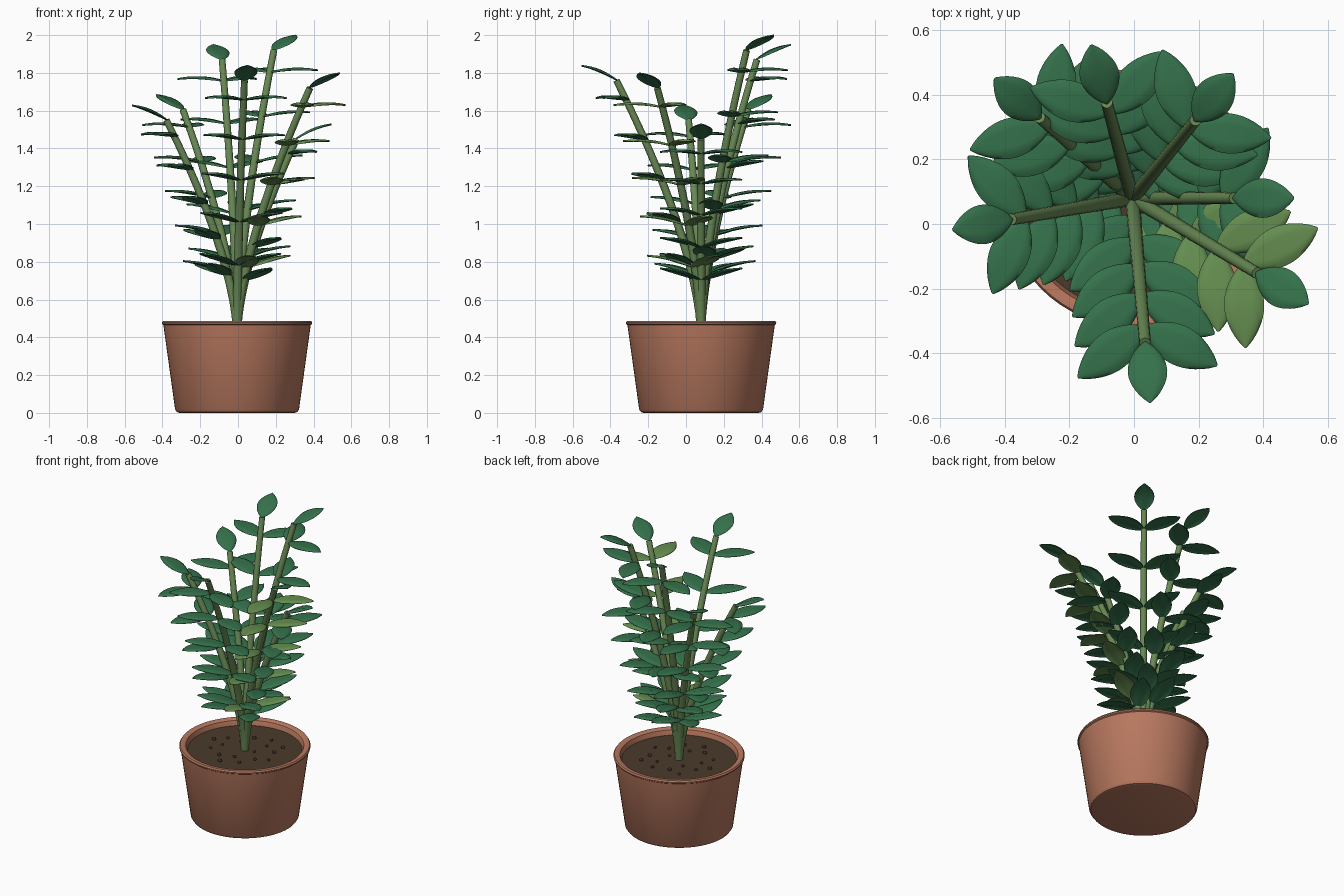
import bpy, bmesh, math, random
from mathutils import Vector

if "Cube" in bpy.data.objects:
    bpy.data.objects.remove(bpy.data.objects["Cube"])

random.seed(4)
CX, CY, BASE_Z = -0.005, 0.08, 0.45


def material(name, color):
    m = bpy.data.materials.new(name)
    m.diffuse_color = (*color, 1)
    m.use_nodes = True
    m.node_tree.nodes["Principled BSDF"].inputs["Base Color"].default_value = m.diffuse_color
    return m


clay = material("clay", (0.48, 0.19, 0.115))
earth = material("earth", (0.07, 0.042, 0.025))
pebble_mat = material("pebble", (0.05, 0.028, 0.02))
stem_green = material("stem_green", (0.14, 0.25, 0.09))
leaf_green = material("leaf_green", (0.035, 0.165, 0.07))
young_green = material("young_green", (0.13, 0.27, 0.08))


def make_object(name, bm, mat, angle=35):
    bmesh.ops.recalc_face_normals(bm, faces=bm.faces)
    me = bpy.data.meshes.new(name)
    bm.to_mesh(me)
    bm.free()
    ob = bpy.data.objects.new(name, me)
    bpy.context.collection.objects.link(ob)
    me.materials.append(mat)
    bpy.ops.object.select_all(action='DESELECT')
    ob.select_set(True)
    bpy.context.view_layer.objects.active = ob
    bpy.ops.object.shade_smooth_by_angle(angle=math.radians(angle))
    return ob


def skin(bm, rings):
    # bridge successive closed rings of points and cap both ends
    loops = [[bm.verts.new(p) for p in r] for r in rings]
    n = len(loops[0])
    for a, b in zip(loops, loops[1:]):
        for i in range(n):
            j = (i + 1) % n
            bm.faces.new((a[i], a[j], b[j], b[i]))
    bm.faces.new(loops[0])
    bm.faces.new(loops[-1])


def lathe(name, profile, mat, n=64):
    bm = bmesh.new()
    skin(bm, [[(CX + r * math.cos(2 * math.pi * i / n),
                CY + r * math.sin(2 * math.pi * i / n), z) for i in range(n)]
              for r, z in profile])
    return make_object(name, bm, mat)


# pot with rolled rim, and soil
lathe("pot", [(0.305, 0), (0.318, 0.004), (0.328, 0.018), (0.39, 0.465),
              (0.397, 0.47), (0.398, 0.478), (0.392, 0.487), (0.37, 0.487),
              (0.358, 0.48), (0.345, 0.44), (0.34, 0.40)], clay)
lathe("soil", [(0.344, 0.41), (0.347, 0.45)], earth)

# pebbles scattered on the soil
bm = bmesh.new()
for i in range(18):
    a, r = i * 2.4, 0.07 + 0.17 * math.sqrt(i / 18)
    s = random.uniform(0.008, 0.013)
    res = bmesh.ops.create_uvsphere(bm, u_segments=10, v_segments=6, radius=s)
    bmesh.ops.translate(bm, verts=res["verts"],
                        vec=(CX + r * math.cos(a), CY + r * math.sin(a), 0.453))
make_object("pebbles", bm, pebble_mat)


def stem_point(az, reach, top, t):
    r = reach * t ** 1.48
    return Vector((CX + r * math.cos(az), CY + r * math.sin(az),
                   BASE_Z + (top - BASE_Z) * t))


def add_leaf(bm, root, az, length, width, rise, arch):
    # pointed oval blade: two gently domed halves meeting at a midrib groove
    d = Vector((math.cos(az), math.sin(az), 0))
    side = Vector((-d.y, d.x, 0))
    section = ((-1, -0.004), (-0.75, 0.003), (-0.4, 0.006), (0, 0),
               (0.4, 0.006), (0.75, 0.003), (1, -0.004))
    rings = []
    for i in range(15):
        s = i / 14
        w = max(0.003, width / 2 * math.sin(math.pi * s ** 0.96) ** 0.75)
        mid = root + d * length * s + Vector((0, 0, rise * s + arch * math.sin(math.pi * s)))
        top, bottom = [], []
        for v, z in section:
            p = mid + side * w * v + Vector((0, 0, z * w * 2 / width))
            h = Vector((0, 0, 0.005 * (1 - 0.7 * abs(v))))
            top.append(p + h)
            bottom.append(p - h)
        rings.append(top + bottom[::-1])
    skin(bm, rings)


# stems: azimuth in degrees, horizontal reach, tip height, side-leaf colour
stems = [(105, 0.306, 1.87, leaf_green), (51, 0.31, 1.92, leaf_green),
         (0, 0.315, 1.45, leaf_green), (-31, 0.45, 1.72, young_green),
         (-85, 0.45, 1.76, leaf_green), (-170, 0.38, 1.55, leaf_green),
         (139, 0.38, 1.605, leaf_green)]

tips = bmesh.new()
for k, (deg, reach, top, mat) in enumerate(stems, 1):
    az = math.radians(deg)
    out = Vector((math.cos(az), math.sin(az), 0))
    side = Vector((-out.y, out.x, 0))
    # tapered stem tube
    bm = bmesh.new()
    rings = []
    for i in range(17):
        t = i / 16
        c = stem_point(az, reach, top, t)
        tan = (stem_point(az, reach, top, t + 0.01) - c).normalized()
        up = tan.cross(side)
        rad = 0.024 - 0.006 * t
        rings.append([c + rad * (side * math.cos(a) + up * math.sin(a))
                      for a in (2 * math.pi * j / 12 for j in range(12))])
    skin(bm, rings)
    make_object(f"stem_{k}", bm, stem_green)
    # opposite leaf pairs, flatter towards the tip
    bm = bmesh.new()
    for t in (0.25, 0.425, 0.595, 0.76, 0.92):
        root = stem_point(az, reach, top, t)
        for sgn in (-1, 1):
            add_leaf(bm, root, az + sgn * math.radians(57), 0.258, 0.124,
                     0.085 - 0.08 * t, 0.01)
    make_object(f"leaf_pairs_{k}", bm, mat, 60)
    add_leaf(tips, stem_point(az, reach, top, 1) - out * 0.005, az, 0.19, 0.122, 0.078, 0.01)
make_object("tip_leaves", tips, leaf_green, 60)
